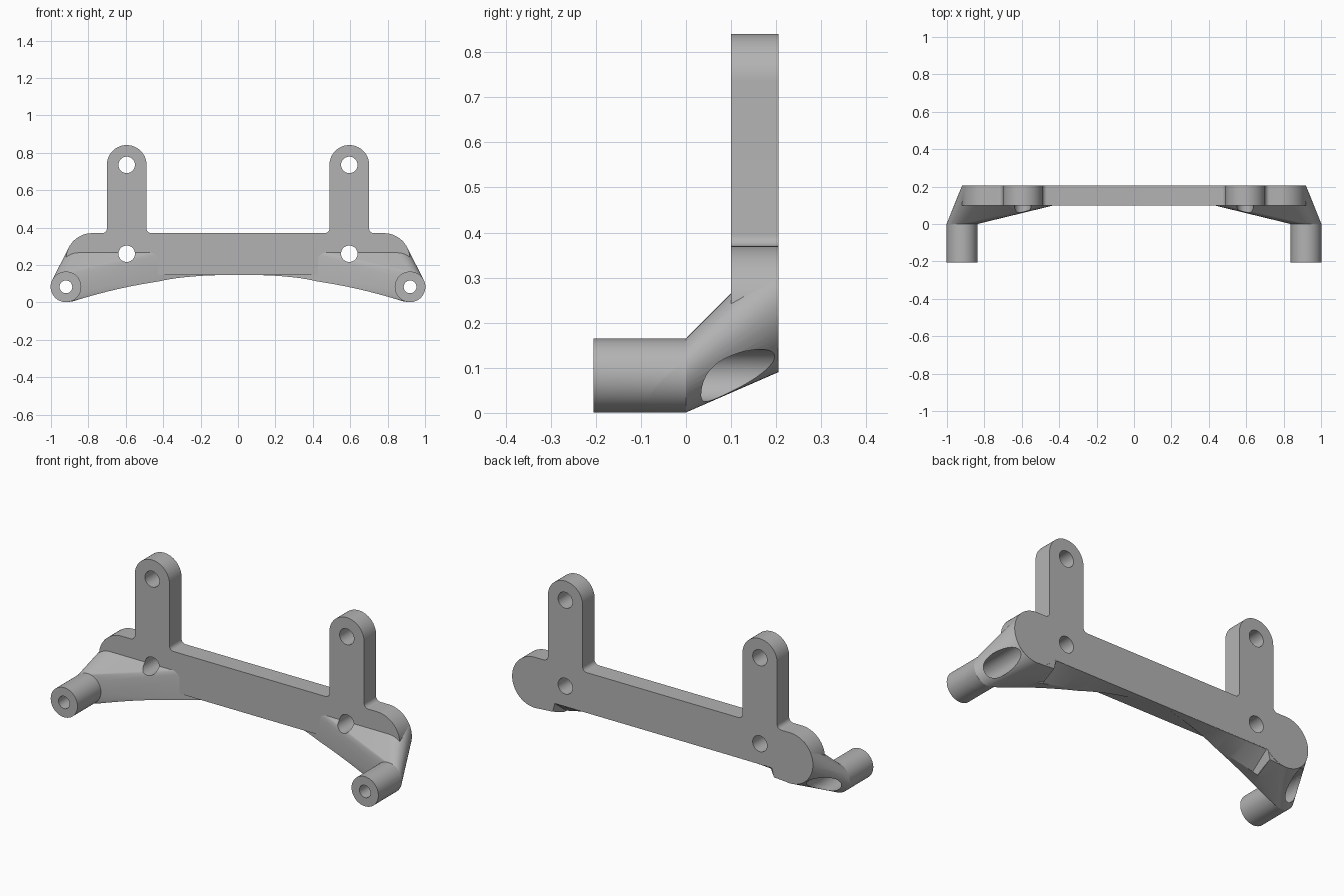
import bpy, bmesh, math
from mathutils import Vector

if "Cube" in bpy.data.objects:
    bpy.data.objects.remove(bpy.data.objects["Cube"])

FRONT, BACK = 0.1, 0.205            # plate depth
BOSS, BOSS_R = (0.92, 0.083), 0.082
LOBE, LOBE_R = (0.78, 0.23), 0.14
POST_X, POST_R, POST_Z = 0.595, 0.106, 0.735
TOP, BOTTOM, FILLET = 0.37, 0.147, 0.025

grey = bpy.data.materials.new("matte grey")
grey.use_nodes = True
colour = (0.45, 0.45, 0.45, 1)
grey.diffuse_color = colour
grey.node_tree.nodes["Principled BSDF"].inputs["Base Color"].default_value = colour


def arc(centre, r, a, b, n=24):
    """Points in the x-z plane from angle a to b, in degrees."""
    return [(centre[0] + r * math.cos(math.radians(a + (b - a) * i / n)),
             centre[1] + r * math.sin(math.radians(a + (b - a) * i / n)))
            for i in range(n + 1)]


def finish(bm, name):
    bmesh.ops.recalc_face_normals(bm, faces=bm.faces)
    mesh = bpy.data.meshes.new(name)
    bm.to_mesh(mesh)
    bm.free()
    mesh.materials.append(grey)
    obj = bpy.data.objects.new(name, mesh)
    bpy.context.collection.objects.link(obj)
    return obj


def loft(name, sections):
    """Closed solid through equal-length loops of 3D points."""
    bm = bmesh.new()
    loops = [[bm.verts.new(p) for p in s] for s in sections]
    n = len(loops[0])
    for a, b in zip(loops, loops[1:]):
        for i in range(n):
            j = (i + 1) % n
            bm.faces.new((a[i], a[j], b[j], b[i]))
    bm.faces.new(loops[0])
    bm.faces.new(loops[-1])
    return finish(bm, name)


def prism(name, outline, y0, y1):
    return loft(name, [[(x, y, z) for x, z in outline] for y in (y0, y1)])


def rod(name, x, z, r, y0, y1):
    return prism(name, arc((x, z), r, 0, 360, 48)[:-1], y0, y1)


# Back plate with two posts and rounded end lobes
start = 180 + math.degrees(math.asin((LOBE[1] - BOTTOM) / LOBE_R))
half = arc(LOBE, LOBE_R, start, 450, 40)
half += arc((POST_X + POST_R + FILLET, TOP + FILLET), FILLET, 270, 180, 8)
half += arc((POST_X, POST_Z), POST_R, 0, 180, 32)
half += arc((POST_X - POST_R - FILLET, TOP + FILLET), FILLET, 0, -90, 8)
outline = half + [(-x, z) for x, z in reversed(half)]
plate = prism("back_plate", outline, FRONT, BACK)

# Cutter for the arched underside of the arms
sections = []
for i in range(65):
    x = -0.96 + 0.03 * i
    z = 0.143 - (2.9 - math.sqrt(2.9 ** 2 - x * x))
    back = z + (BOTTOM - z) * 0.15 / (BACK - FRONT) if abs(x) < 0.66 else z
    sections.append([(x, -0.5, z), (x, FRONT, z), (x, FRONT + 0.15, back),
                     (x, FRONT + 0.15, -0.5), (x, -0.5, -0.5)])
arch = loft("arch_cutter", sections)

cutters, arms, bosses = [], [], []
for s, side in ((1, "left"), (-1, "right")):
    # Flared arm from the plate to the boss
    bm = bmesh.new()
    for x, z in arc(BOSS, BOSS_R, 0, 360, 48)[:-1]:
        bm.verts.new((s * x, 0, z))
    for x, z in arc(LOBE, LOBE_R, 0, 360, 48)[:-1] + [(0, TOP), (0, BOTTOM)]:
        bm.verts.new((s * x, BACK - 0.001, z))
    bmesh.ops.convex_hull(bm, input=bm.verts)
    bmesh.ops.dissolve_limit(bm, angle_limit=0.002, verts=bm.verts, edges=bm.edges)
    arms.append(finish(bm, side + "_arm"))
    bosses.append(rod(side + "_boss", s * BOSS[0], BOSS[1], BOSS_R, -BACK, 0))

    # Mounting holes, boss bore and wider screw pocket
    for z in (POST_Z, 0.26):
        cutters.append(rod("hole_cutter", s * POST_X, z, 0.044, -0.4, 0.4))
    cutters.append(rod("bore_cutter", s * BOSS[0], BOSS[1], 0.034, -0.4, 0.4))
    cutters.append(rod("pocket_cutter", s * BOSS[0], BOSS[1], 0.058, -0.12, 0.4))

    # Slanted cut across the outer lower corner
    bm = bmesh.new()
    bmesh.ops.create_cube(bm, size=1)
    normal = Vector((s * 1.12, 1, -1.15)).normalized()
    turn = normal.to_track_quat('Z', 'Y')
    middle = Vector((s * BOSS[0], 0.05, BOSS[1])) + normal * 0.5
    for v in bm.verts:
        v.co = turn @ v.co + middle
    cutters.append(finish(bm, "corner_cutter"))


def carve(obj, tools):
    for tool in tools:
        tool.hide_render = True
        mod = obj.modifiers.new("cut", 'BOOLEAN')
        mod.operation, mod.solver, mod.object = 'DIFFERENCE', 'EXACT', tool
    bpy.context.view_layer.update()
    result = obj.evaluated_get(bpy.context.evaluated_depsgraph_get())
    mesh = bpy.data.meshes.new_from_object(result)
    obj.modifiers.clear()
    obj.data = mesh


carve(plate, cutters)
for arm in arms:
    carve(arm, [arch] + cutters)
for boss in bosses:
    carve(boss, cutters)
for tool in cutters + [arch]:
    bpy.data.objects.remove(tool)

# Smooth the curved walls and keep the rims sharp
bpy.ops.object.select_all(action='DESELECT')
for obj in [plate] + arms + bosses:
    obj.select_set(True)
bpy.context.view_layer.objects.active = plate
bpy.ops.object.shade_smooth_by_angle(angle=math.radians(25))
